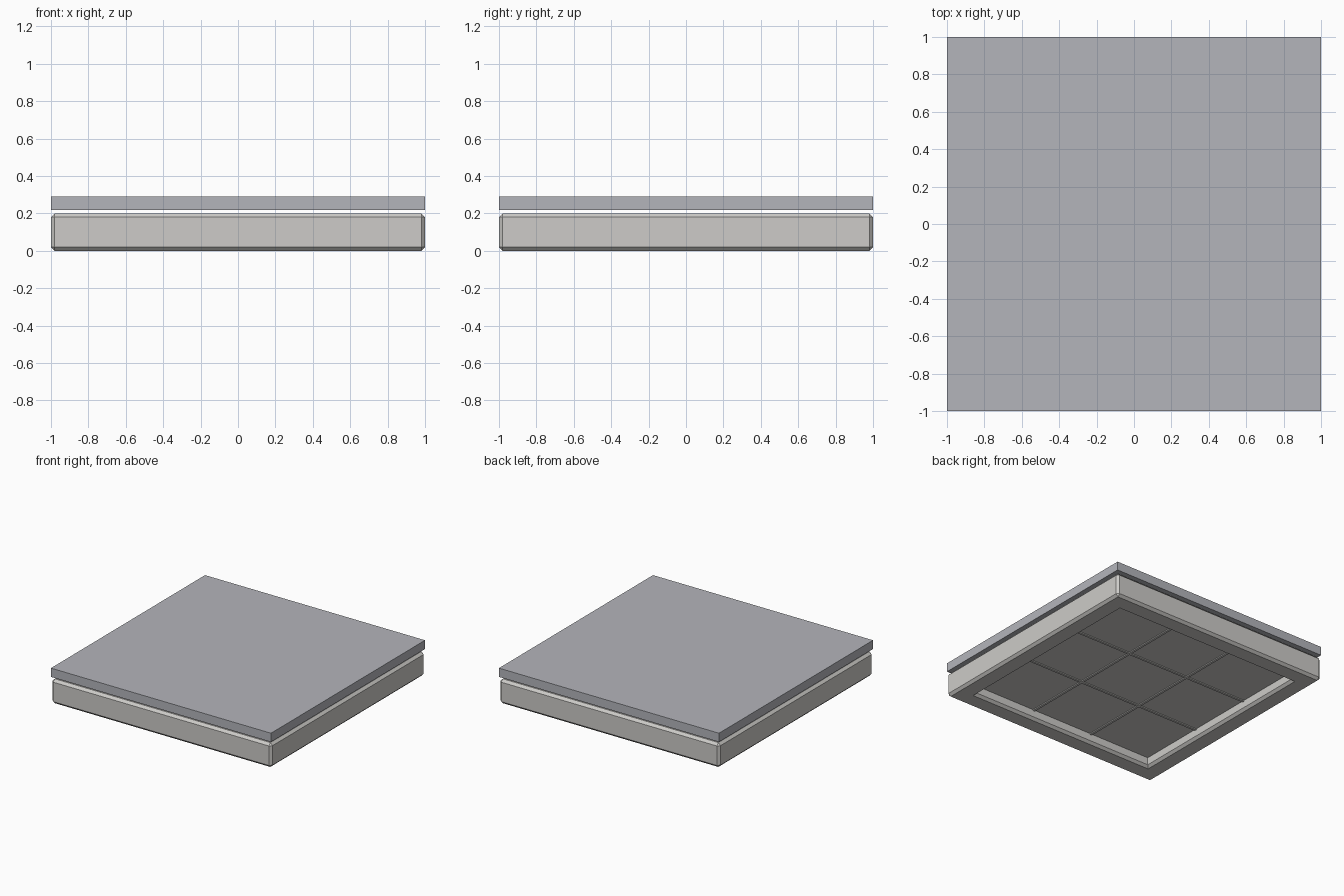
import bpy, bmesh

if "Cube" in bpy.data.objects:
    bpy.data.objects.remove(bpy.data.objects["Cube"])


def material(name, rgb):
    m = bpy.data.materials.new(name)
    m.diffuse_color = (*rgb, 1.0)
    m.use_nodes = True
    m.node_tree.nodes["Principled BSDF"].inputs["Base Color"].default_value = m.diffuse_color
    return m


FRAME = material("warm light grey", (0.61, 0.60, 0.578))
SLAB = material("cool grey", (0.456, 0.462, 0.497))


def box(bm, size, centre):
    verts = bmesh.ops.create_cube(bm, size=1.0)["verts"]
    for v in verts:
        v.co = [v.co[i] * size[i] + centre[i] for i in range(3)]


def finish(bm, name, mat):
    bmesh.ops.recalc_face_normals(bm, faces=bm.faces)
    mesh = bpy.data.meshes.new(name)
    bm.to_mesh(mesh)
    bm.free()
    mesh.materials.append(mat)
    obj = bpy.data.objects.new(name, mesh)
    bpy.context.collection.objects.link(obj)
    return obj


# Chamfered base block with a recess sunk into its underside
bm = bmesh.new()
box(bm, (2, 2, 0.2), (0, 0, 0.1))
bmesh.ops.bevel(bm, geom=bm.edges[:], offset=0.02, segments=1,
                profile=0.5, affect='EDGES')
bm.normal_update()
under = min(bm.faces, key=lambda f: f.calc_center_median().z)
# rim width, chamfered lip, then the recess wall
for width, rise in ((0.12, 0), (0.02, 0.02), (0.001, 0.06)):
    bmesh.ops.inset_region(bm, faces=[under], thickness=width,
                           use_even_offset=True)
    for v in under.verts:
        v.co.z += rise
finish(bm, "base_frame", FRAME)

# Thin ribs dividing the recess into three by three
for i, p in enumerate((-0.28, 0.28)):
    for axis in "xy":
        bm = bmesh.new()
        if axis == "x":
            box(bm, (1.68, 0.02, 0.02), (0, p, 0.082))
        else:
            box(bm, (0.02, 1.68, 0.02), (p, 0, 0.082))
        finish(bm, f"underside_rib_{axis}_{i + 1}", FRAME)

# Flat slab floating just above the base
bm = bmesh.new()
box(bm, (2, 2, 0.072), (0, 0, 0.254))
finish(bm, "top_slab", SLAB)
